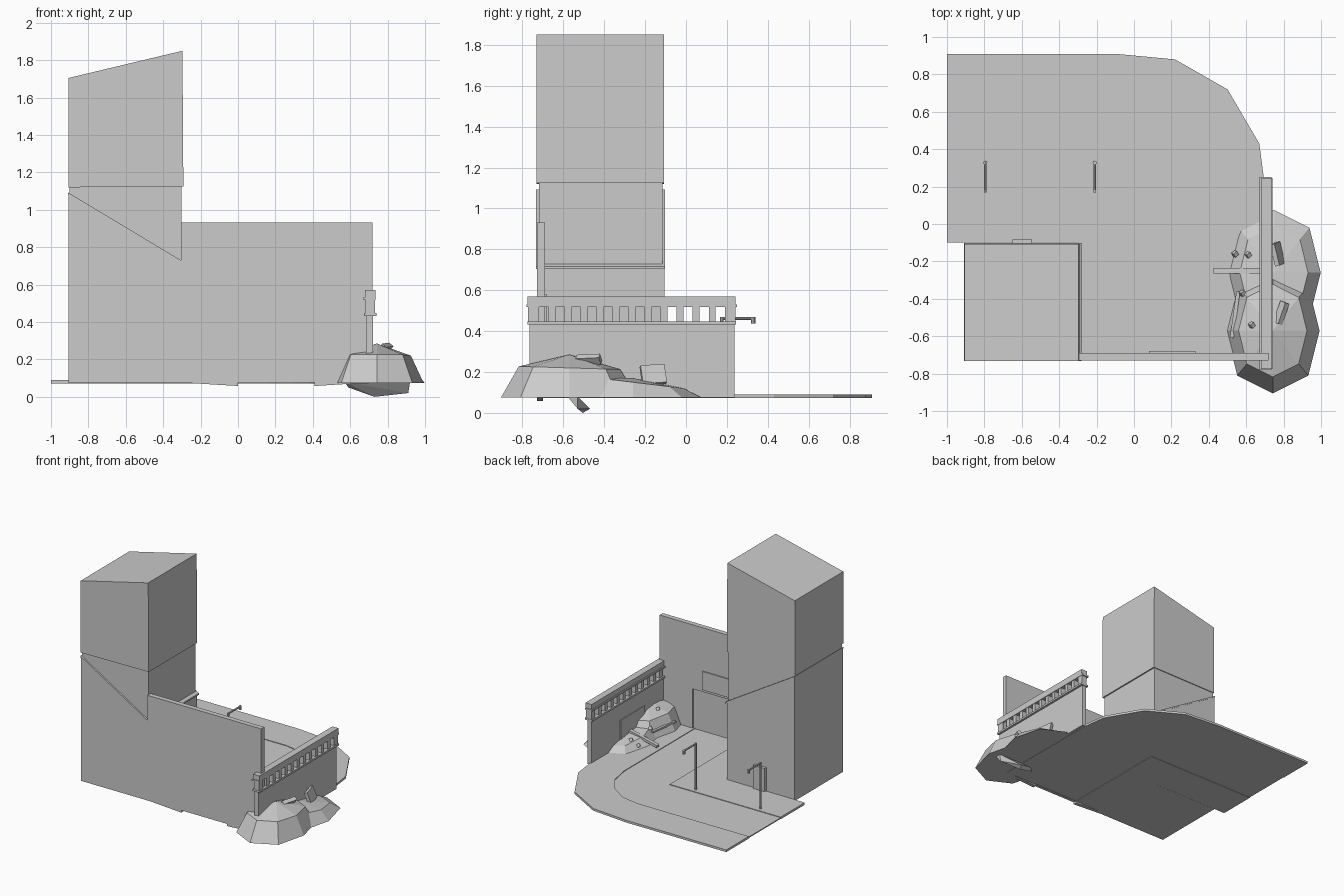
import bpy, bmesh, math
from mathutils import Matrix, Vector

if "Cube" in bpy.data.objects:
    bpy.data.objects.remove(bpy.data.objects["Cube"])


def finish(name, bm):
    bmesh.ops.recalc_face_normals(bm, faces=bm.faces)
    me = bpy.data.meshes.new(name)
    bm.to_mesh(me)
    bm.free()
    ob = bpy.data.objects.new(name, me)
    bpy.context.collection.objects.link(ob)
    return ob


def box(name, x, y, z, rot=None):
    bm = bmesh.new()
    bmesh.ops.create_cube(bm, size=1)
    bmesh.ops.scale(bm, verts=bm.verts, vec=(x[1] - x[0], y[1] - y[0], z[1] - z[0]))
    if rot:
        for ang, ax in zip(rot, 'XYZ'):
            bm.transform(Matrix.Rotation(math.radians(ang), 4, ax))
    bmesh.ops.translate(bm, verts=bm.verts, vec=(sum(x) / 2, sum(y) / 2, sum(z) / 2))
    return finish(name, bm)


def prism(name, pts, axis, a, b):
    # extrude an outline along y (outline in x,z) or z (outline in x,y)
    put = (lambda p, t: (p[0], t, p[1])) if axis == 'y' else (lambda p, t: (p[0], p[1], t))
    bm = bmesh.new()
    lo = [bm.verts.new(put(p, a)) for p in pts]
    hi = [bm.verts.new(put(p, b)) for p in pts]
    bm.faces.new(lo)
    bm.faces.new(hi)
    n = len(pts)
    for i in range(n):
        bm.faces.new((lo[i], lo[(i + 1) % n], hi[(i + 1) % n], hi[i]))
    return finish(name, bm)


# street corner: outer pavement, road, inner pavement
outer_arc = [(-0.1, 0.91), (0.22, 0.88), (0.5, 0.72), (0.67, 0.43), (0.7, 0.2)]
inner_arc = [(0.0, 0.62), (0.16, 0.59), (0.29, 0.50), (0.38, 0.37), (0.41, 0.21)]
prism('outer_pavement', [(-1, 0.91)] + outer_arc + [(0.7, -0.7), (0.41, -0.7)]
      + inner_arc[::-1] + [(-1, 0.62)], 'z', 0.072, 0.09)
prism('road', [(-1, 0.62)] + inner_arc + [(0.41, -0.7), (0, -0.7), (0, 0.21), (-1, 0.21)],
      'z', 0.076, 0.085)
prism('inner_pavement', [(-1, 0.21), (0, 0.21), (0, -0.7), (-0.3, -0.7), (-0.3, -0.1), (-1, -0.1)],
      'z', 0.072, 0.09)
for i, (x0, x1) in enumerate([(-0.3, 0.0), (0.7, 0.41)]):
    prism(f'pavement_end_{i}', [(x0, 0.076), (x1, 0.076), (x1, 0.058)], 'y', -0.73, -0.70)

# tower: lower block with slanted top, neck, upper block with slanted roof
prism('tower_base', [(-0.905, 0.075), (-0.295, 0.075), (-0.295, 0.715), (-0.905, 1.08)],
      'y', -0.73, -0.105)
prism('tower_trim', [(-0.908, 1.08), (-0.28, 0.703), (-0.28, 0.715), (-0.908, 1.092)],
      'y', -0.733, -0.102)
box('tower_neck', (-0.9, -0.303), (-0.72, -0.115), (0.6, 1.13))
prism('tower_top', [(-0.905, 1.12), (-0.292, 1.125), (-0.297, 1.85), (-0.905, 1.705)],
      'y', -0.732, -0.108)
box('tower_door', (-0.65, -0.545), (-0.11, -0.083), (0.09, 0.28))

# boundary wall with recessed gateway and panel
box('wall_back', (-0.305, 0.72), (-0.73, -0.705), (0.076, 0.932))
box('wall_upper', (-0.305, 0.72), (-0.71, -0.69), (0.41, 0.932))
box('wall_side', (0.425, 0.72), (-0.71, -0.69), (0.076, 0.41))
box('wall_panel', (0.08, 0.33), (-0.69, -0.68), (0.43, 0.58))

# parapet wall with balusters and coping
box('parapet_wall', (0.685, 0.722), (-0.765, 0.238), (0.075, 0.435))
box('parapet_ledge', (0.673, 0.74), (-0.775, 0.245), (0.432, 0.447))
box('parapet_moulding', (0.67, 0.735), (-0.78, 0.25), (0.517, 0.53))
box('parapet_coping', (0.68, 0.735), (-0.775, 0.243), (0.53, 0.57))
box('parapet_panel', (0.677, 0.687), (-0.44, -0.13), (0.08, 0.3))
for i in range(13):
    y = -0.735 + i * 0.0785
    box(f'baluster_{i}', (0.685, 0.73), (y - 0.017, y + 0.017), (0.445, 0.52))
for i, y in enumerate((-0.75, 0.22)):
    box(f'parapet_post_{i}', (0.683, 0.732), (y - 0.022, y + 0.022), (0.44, 0.53))


# faceted rocks breaking through the parapet
def rock(name, c, mid_z, top_z, slope):
    rim = [(0.25, 0), (0.19, 0.24), (0, 0.335), (-0.19, 0.24),
           (-0.25, 0), (-0.19, -0.24), (0, -0.335), (0.19, -0.24)]
    bm = bmesh.new()
    rings = []
    for sx, sy, z, tilt in ((1, 1, 0.075, 0), (0.73, 0.74, mid_z, slope)):
        rings.append([bm.verts.new((c[0] + x * sx, c[1] + y * sy, z - tilt * y * sy))
                      for x, y in rim])
    tip = bm.verts.new((c[0], c[1], top_z))
    for i in range(8):
        j = (i + 1) % 8
        bm.faces.new((rings[0][i], rings[0][j], rings[1][j], rings[1][i]))
        bm.faces.new((rings[1][i], rings[1][j], tip))
    bm.faces.new(rings[0][::-1])
    finish(name, bm)


rock('rock_front', (0.742, -0.57), 0.22, 0.285, 0.03)
rock('rock_back', (0.748, -0.26), 0.15, 0.17, 0.12)

# tilted underside shard of the back rock
bm = bmesh.new()
for p in [(0.57, -0.58, 0.08), (0.92, -0.58, 0.08), (0.59, -0.54, 0.05), (0.73, -0.505, 0.0),
          (0.91, -0.53, 0.02), (0.75, -0.47, 0.02), (0.6, -0.53, 0.08), (0.92, -0.53, 0.08)]:
    bm.verts.new(p)
bmesh.ops.convex_hull(bm, input=bm.verts)
finish('rock_underside', bm)

# rubble: bricks, plank and small stones
box('brick_front', (0.765, 0.81), (-0.535, -0.415), (0.245, 0.275), (4, -50, -22))
box('brick_back', (0.755, 0.78), (-0.22, -0.1), (0.14, 0.235), (4, -20, 12))
box('plank', (0.425, 0.69), (-0.265, -0.235), (0.13, 0.15), (0, -13, 0))
box('plank_side', (0.53, 0.55), (-0.61, -0.36), (0.14, 0.155), (0, 0, -8))
for i, (x, y, z) in enumerate([(0.54, -0.16, 0.12), (0.61, -0.165, 0.145),
                               (0.58, -0.37, 0.17), (0.63, -0.54, 0.25)]):
    box(f'stone_{i}', (x - 0.012, x + 0.012), (y - 0.012, y + 0.012), (z - 0.012, z + 0.012),
        (30, 20, 40))


# street lamps
def tube(bm, a, b, r):
    a, b = Vector(a), Vector(b)
    m = Matrix.Translation((a + b) / 2) @ (b - a).to_track_quat('Z', 'Y').to_matrix().to_4x4()
    bmesh.ops.create_cone(bm, cap_ends=True, segments=8, radius1=r, radius2=r,
                          depth=(b - a).length, matrix=m)


for i, x in enumerate((-0.795, -0.21)):
    bm = bmesh.new()
    tube(bm, (x, 0.175, 0.08), (x, 0.175, 0.468), 0.008)
    tube(bm, (x, 0.168, 0.462), (x, 0.335, 0.462), 0.007)
    tube(bm, (x, 0.328, 0.438), (x, 0.328, 0.468), 0.011)
    finish(f'street_lamp_{i}', bm)
